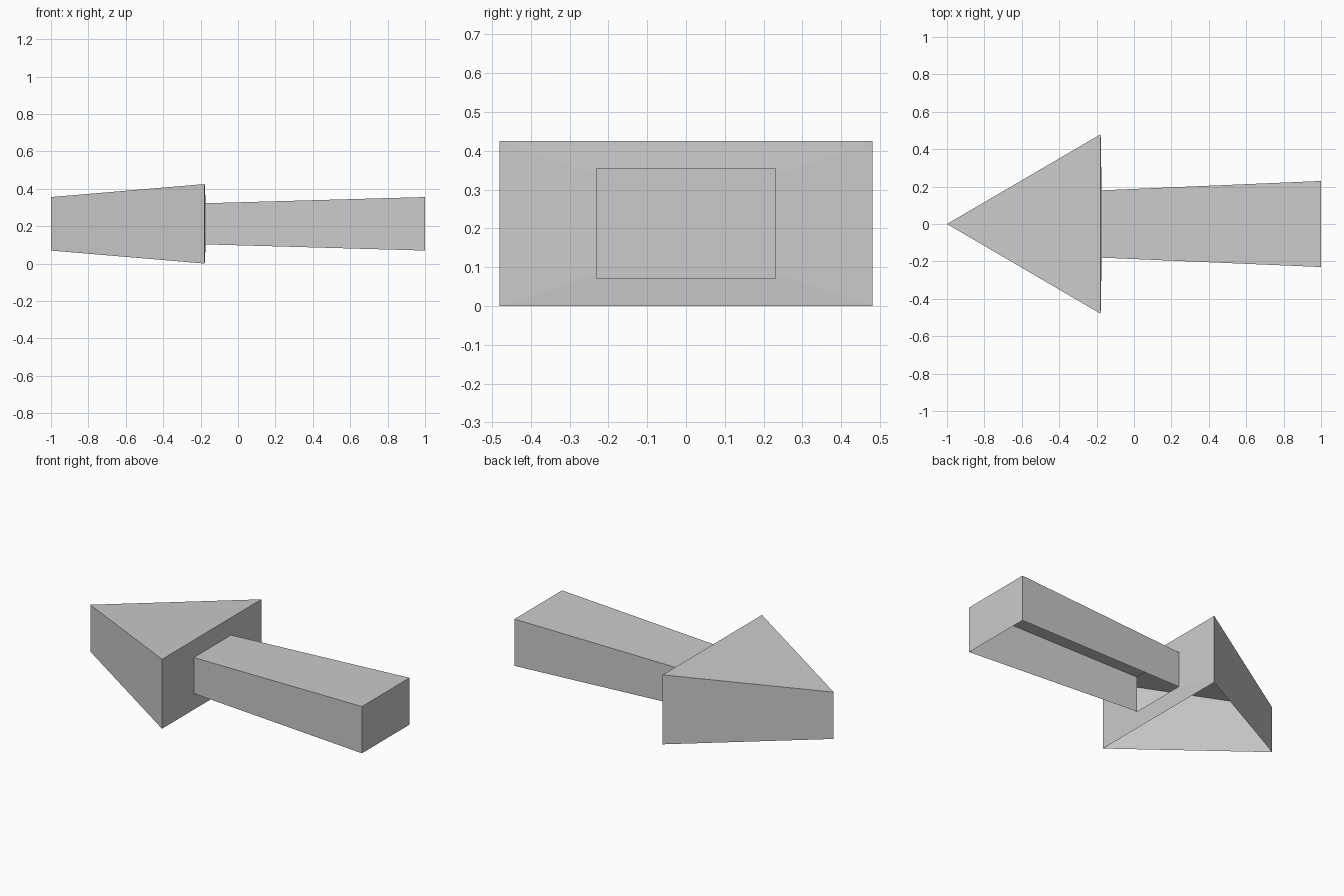
import bpy
import bmesh

cube = bpy.data.objects.get("Cube")
if cube:
    bpy.data.objects.remove(cube, do_unlink=True)

grey = bpy.data.materials.new("plain grey")
grey.use_nodes = True
colour = (0.6, 0.6, 0.6, 1)
grey.diffuse_color = colour
grey.node_tree.nodes["Principled BSDF"].inputs["Base Color"].default_value = colour

MID = 0.2125  # height of the arrow's centre line


def section(bm, x, half_width, half_height):
    """Rectangle across the arrow: bottom right, top right, top left, bottom left."""
    corners = ((-1, -1), (-1, 1), (1, 1), (1, -1))
    return [bm.verts.new((x, half_width * sy, MID + half_height * sz))
            for sy, sz in corners]


def finish(bm, name):
    mesh = bpy.data.meshes.new(name)
    bm.to_mesh(mesh)
    bm.free()
    mesh.materials.append(grey)
    bpy.context.collection.objects.link(bpy.data.objects.new(name, mesh))


# Shaft: widening channel, closed at the tail and open underneath
bm = bmesh.new()
root = section(bm, -0.173, 0.18, 0.11)
tail = section(bm, 1.0, 0.23, 0.143)
for i in range(3):
    bm.faces.new((root[i], tail[i], tail[i + 1], root[i + 1]))
bm.faces.new(tail[::-1])
finish(bm, "arrow_shaft")

# Head: wedge shell, open underneath, with an opening where the shaft joins
bm = bmesh.new()
rim = section(bm, -0.178, 0.48, MID)
hole = section(bm, -0.173, 0.18, 0.11)
tip_low, tip_high = (bm.verts.new((-1.0, 0, MID + s * 0.143)) for s in (-1, 1))
bm.faces.new((rim[0], rim[1], tip_high, tip_low))
bm.faces.new((rim[3], tip_low, tip_high, rim[2]))
bm.faces.new((rim[1], rim[2], tip_high))
for i in range(4):
    j = (i + 1) % 4
    bm.faces.new((rim[i], hole[i], hole[j], rim[j]))
finish(bm, "arrow_head")
